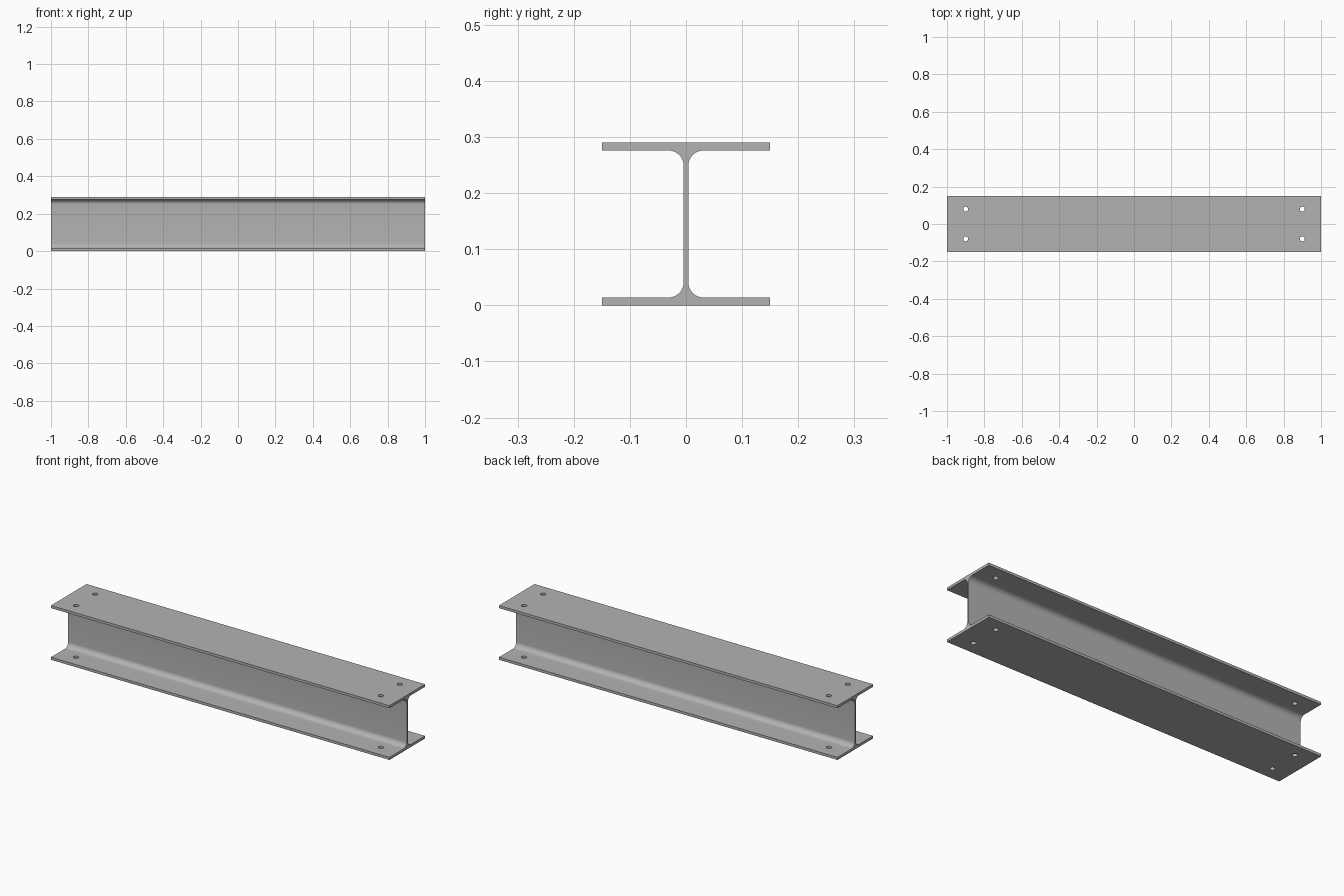
import bpy
import bmesh
from math import cos, sin, pi, radians

cube = bpy.data.objects.get("Cube")
if cube:
    bpy.data.objects.remove(cube, do_unlink=True)

# Main dimensions
LENGTH, WIDTH, HEIGHT = 2.0, 0.30, 0.29
FLANGE, WEB, FILLET = 0.014, 0.0085, 0.027
HOLE_X, HOLE_Y, HOLE_RADIUS = 0.9, 0.08, 0.013
STEPS = 10

# Steel colour
steel = bpy.data.materials.new("grey steel")
steel.use_nodes = True
colour = (0.45, 0.45, 0.45, 1)
steel.diffuse_color = colour
shader = steel.node_tree.nodes["Principled BSDF"]
shader.inputs["Base Color"].default_value = colour
shader.inputs["Roughness"].default_value = 0.6


def quarter_profile():
    """Upper +y quarter, from the flange top down to the web, about mid height."""
    top = HEIGHT / 2
    points = [(WIDTH / 2, top), (WIDTH / 2, top - FLANGE)]
    cy, cz = WEB / 2 + FILLET, top - FLANGE - FILLET
    for i in range(STEPS + 1):
        a = pi / 2 * (1 + i / STEPS)
        points.append((cy + FILLET * cos(a), cz + FILLET * sin(a)))
    return points


# Mirror the quarter into a closed section
quarter = quarter_profile()
side = quarter + [(y, -z) for y, z in reversed(quarter)]
section = side + [(-y, z) for y, z in reversed(side)]

# Beam: section extruded along x
bm = bmesh.new()
end = bm.faces.new([bm.verts.new((-LENGTH / 2, y, z + HEIGHT / 2)) for y, z in section])
extruded = bmesh.ops.extrude_face_region(bm, geom=[end], use_keep_orig=True)
new_verts = [g for g in extruded["geom"] if isinstance(g, bmesh.types.BMVert)]
bmesh.ops.translate(bm, verts=new_verts, vec=(LENGTH, 0, 0))
bmesh.ops.recalc_face_normals(bm, faces=bm.faces)
mesh = bpy.data.meshes.new("i_beam")
bm.to_mesh(mesh)
bm.free()
mesh.materials.append(steel)
beam = bpy.data.objects.new("i_beam", mesh)
bpy.context.collection.objects.link(beam)

# Bolt holes through both flanges near each end
bm = bmesh.new()
for sx in (-1, 1):
    for sy in (-1, 1):
        made = bmesh.ops.create_cone(bm, cap_ends=True, segments=24, radius1=HOLE_RADIUS,
                                     radius2=HOLE_RADIUS, depth=HEIGHT * 2)
        bmesh.ops.translate(bm, verts=made["verts"],
                            vec=(sx * HOLE_X, sy * HOLE_Y, HEIGHT / 2))
cut_mesh = bpy.data.meshes.new("bolt_hole_cutter")
bm.to_mesh(cut_mesh)
bm.free()
cut_mesh.materials.append(steel)
cutter = bpy.data.objects.new("bolt_hole_cutter", cut_mesh)
bpy.context.collection.objects.link(cutter)

cut = beam.modifiers.new("bolt holes", 'BOOLEAN')
cut.operation = 'DIFFERENCE'
cut.solver = 'EXACT'
cut.object = cutter

# Apply the cut, remove the cutter and smooth the fillets
bpy.ops.object.select_all(action='DESELECT')
beam.select_set(True)
bpy.context.view_layer.objects.active = beam
bpy.ops.object.modifier_apply(modifier=cut.name)
bpy.data.objects.remove(cutter, do_unlink=True)
bpy.ops.object.shade_smooth_by_angle(angle=radians(30))
